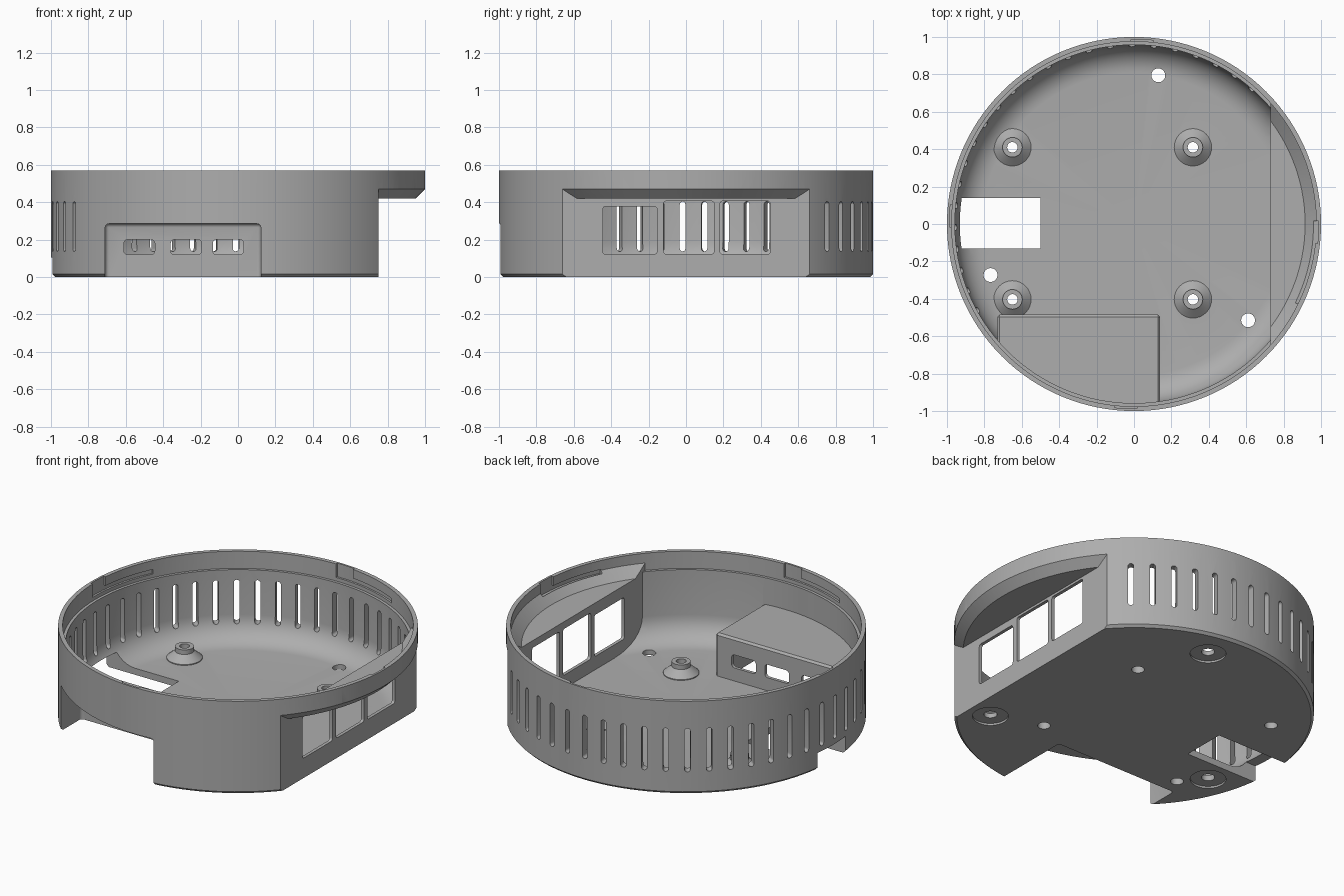
import bpy, bmesh
from math import sin, cos, pi, radians
from mathutils import Matrix, Vector

if "Cube" in bpy.data.objects:
    bpy.data.objects.remove(bpy.data.objects["Cube"])

grey = bpy.data.materials.new("plain grey")
grey.use_nodes = True
GREY = (0.42, 0.42, 0.42, 1)
grey.diffuse_color = GREY
grey.node_tree.nodes["Principled BSDF"].inputs["Base Color"].default_value = GREY


def finish(bm, name):
    bmesh.ops.recalc_face_normals(bm, faces=bm.faces)
    mesh = bpy.data.meshes.new(name)
    bm.to_mesh(mesh)
    bm.free()
    mesh.materials.append(grey)
    obj = bpy.data.objects.new(name, mesh)
    bpy.context.collection.objects.link(obj)
    return obj


def lathe(name, profile, at=(0, 0), steps=128, keep_beyond=None):
    """Closed solid of revolution, optionally clipped to x > keep_beyond."""
    bm = bmesh.new()
    verts = [bm.verts.new((r, 0, z)) for r, z in profile]
    edges = [bm.edges.new(p) for p in zip(verts, verts[1:])]
    bmesh.ops.spin(bm, geom=verts + edges, cent=(0, 0, 0), axis=(0, 0, 1),
                   angle=2 * pi, steps=steps)
    bmesh.ops.remove_doubles(bm, verts=bm.verts, dist=0.0001)
    if keep_beyond is not None:
        bmesh.ops.bisect_plane(bm, geom=bm.verts[:] + bm.edges[:] + bm.faces[:],
                               plane_co=(keep_beyond, 0, 0), plane_no=(1, 0, 0), clear_inner=True)
        bmesh.ops.holes_fill(bm, edges=[e for e in bm.edges if e.is_boundary])
    bmesh.ops.translate(bm, verts=bm.verts, vec=(*at, 0))
    return finish(bm, name)


def add_prism(bm, outline, lo, hi, axis, turn=0):
    """Extrude a 2D outline along an axis, then turn it about z."""
    place = {"x": lambda a, b, t: (t, a, b),
             "y": lambda a, b, t: (a, t, b),
             "z": lambda a, b, t: (a, b, t)}[axis]
    spin = Matrix.Rotation(turn, 3, "Z")
    rings = [[bm.verts.new(spin @ Vector(place(a, b, t))) for a, b in outline] for t in (lo, hi)]
    bm.faces.new(rings[0])
    bm.faces.new(rings[1][::-1])
    n = len(outline)
    for i in range(n):
        j = (i + 1) % n
        bm.faces.new((rings[0][i], rings[0][j], rings[1][j], rings[1][i]))


def rounded(a0, a1, b0, b1, r, seg=5):
    pts = []
    for q, (a, b) in enumerate([(a1 - r, b1 - r), (a0 + r, b1 - r), (a0 + r, b0 + r), (a1 - r, b0 + r)]):
        for i in range(seg + 1):
            t = (q + i / seg) * pi / 2
            pts.append((a + r * cos(t), b + r * sin(t)))
    return pts


def sector(t0, t1, r0, r1, n=10):
    angles = [radians(t0 + (t1 - t0) * i / n) for i in range(n + 1)]
    return ([(r1 * cos(t), r1 * sin(t)) for t in angles]
            + [(r0 * cos(t), r0 * sin(t)) for t in reversed(angles)])


def block(name, x0, x1, y0, y1, z0, z1, bevel=0, seg=1):
    bm = bmesh.new()
    add_prism(bm, [(x0, y0), (x1, y0), (x1, y1), (x0, y1)], z0, z1, "z")
    if bevel:
        bmesh.ops.bevel(bm, geom=bm.edges[:], offset=bevel, segments=seg,
                        profile=0.5, affect="EDGES")
    return finish(bm, name)


def cut(target, cutter):
    """Subtract the cutter from the target and delete the cutter."""
    mod = target.modifiers.new("cut", "BOOLEAN")
    mod.operation, mod.solver, mod.object = "DIFFERENCE", "EXACT", cutter
    graph = bpy.context.evaluated_depsgraph_get()
    mesh = bpy.data.meshes.new_from_object(target.evaluated_get(graph))
    target.modifiers.clear()
    target.data = mesh
    bpy.data.objects.remove(cutter)


# Inner cavity: rounded floor edge, straight wall and a wider lip near the rim
FLOOR, FILLET, INNER = 0.04, 0.15, 0.958
curve = [(INNER - FILLET + FILLET * sin(t), FLOOR + FILLET - FILLET * cos(t))
         for t in [i * pi / 16 for i in range(9)]]
cavity = lathe("cavity", [(0, FLOOR)] + curve
               + [(INNER, 0.465), (0.975, 0.465), (0.975, 0.7), (0, 0.7)])

# Inside of the flat side and of the port pocket
cut(cavity, lathe("flat_inside", [(0, -0.1), (1.2, -0.1), (1.2, 0.735), (0.915, 0.45), (0, 0.45)],
                  keep_beyond=0.73))
cut(cavity, block("pocket_inside", -0.73, 0.14, -1.3, -0.485, -0.2, 0.302, 0.012))

# Conical standoffs
posts = [(x, y) for x in (-0.65, 0.315) for y in (-0.403, 0.41)]
for p in posts:
    cut(cavity, lathe("standoff", [(0, -0.1), (0.1, -0.1), (0.1, 0.045), (0.053, 0.085),
                                   (0.053, 0.113), (0, 0.113)], p, 32))

# Outer shell with a small bottom chamfer
body = lathe("enclosure_base", [(0, 0), (0.985, 0), (1, 0.015), (1, 0.57), (0, 0.57)])
cut(body, lathe("flat_outside", [(0, -0.1), (1.2, -0.1), (1.2, 0.67), (0.95, 0.42), (0, 0.42)],
                keep_beyond=0.75))
cut(body, block("pocket_outside", -0.71, 0.122, -1.3, -0.505, -0.2, 0.285, 0.02, 4))
cut(body, cavity)

# Vent slots around the back and right wall
bm = bmesh.new()
for k in range(24):
    add_prism(bm, rounded(-0.016, 0.016, 0.137, 0.403, 0.0155), 0.86, 1.1, "x",
              radians(49 + 6.95 * k))
cut(body, finish(bm, "vent_slots"))

# Windows in the flat side
bm = bmesh.new()
for y0, y1, top in [(-0.445, -0.155, 0.377), (-0.12, 0.15, 0.406), (0.182, 0.45, 0.406)]:
    add_prism(bm, rounded(y0, y1, 0.122, top, 0.015), 0.68, 0.8, "x")
cut(body, finish(bm, "side_windows"))

# Port openings in the pocket wall
bm = bmesh.new()
for x0 in (-0.61, -0.36, -0.135):
    add_prism(bm, rounded(x0, x0 + 0.165, 0.12, 0.2, 0.02), -0.55, -0.45, "y")
cut(body, finish(bm, "port_openings"))

# Cable opening through floor and lower wall
cut(body, block("cable_opening", -1.2, -0.5, -0.13, 0.14, -0.1, 0.105))

# Screw holes through the standoffs, and feet holes with shallow recesses
for p in posts:
    cut(body, lathe("screw_hole", [(0, -0.1), (0.036, -0.1), (0.036, 0.06), (0.028, 0.065),
                                   (0.028, 0.3), (0, 0.3)], p, 24))
for p in [(0.13, 0.795), (-0.767, -0.273), (0.61, -0.515)]:
    cut(body, lathe("foot_hole", [(0, -0.1), (0.1, -0.1), (0.1, 0.012), (0.037, 0.012),
                                  (0.037, 0.2), (0, 0.2)], p, 32))

# Twist-lock grooves inside the lip: an entry and a channel, four times
for start, top in ((-6, 0.7), (-26, 0.515)):
    bm = bmesh.new()
    for k in range(4):
        add_prism(bm, sector(start, 1, 0.96, 0.987), 0.487, top, "z", k * pi / 2)
    cut(body, finish(bm, "lock_groove"))

bpy.ops.object.select_all(action="DESELECT")
body.select_set(True)
bpy.context.view_layer.objects.active = body
bpy.ops.object.shade_smooth_by_angle(angle=radians(30))
